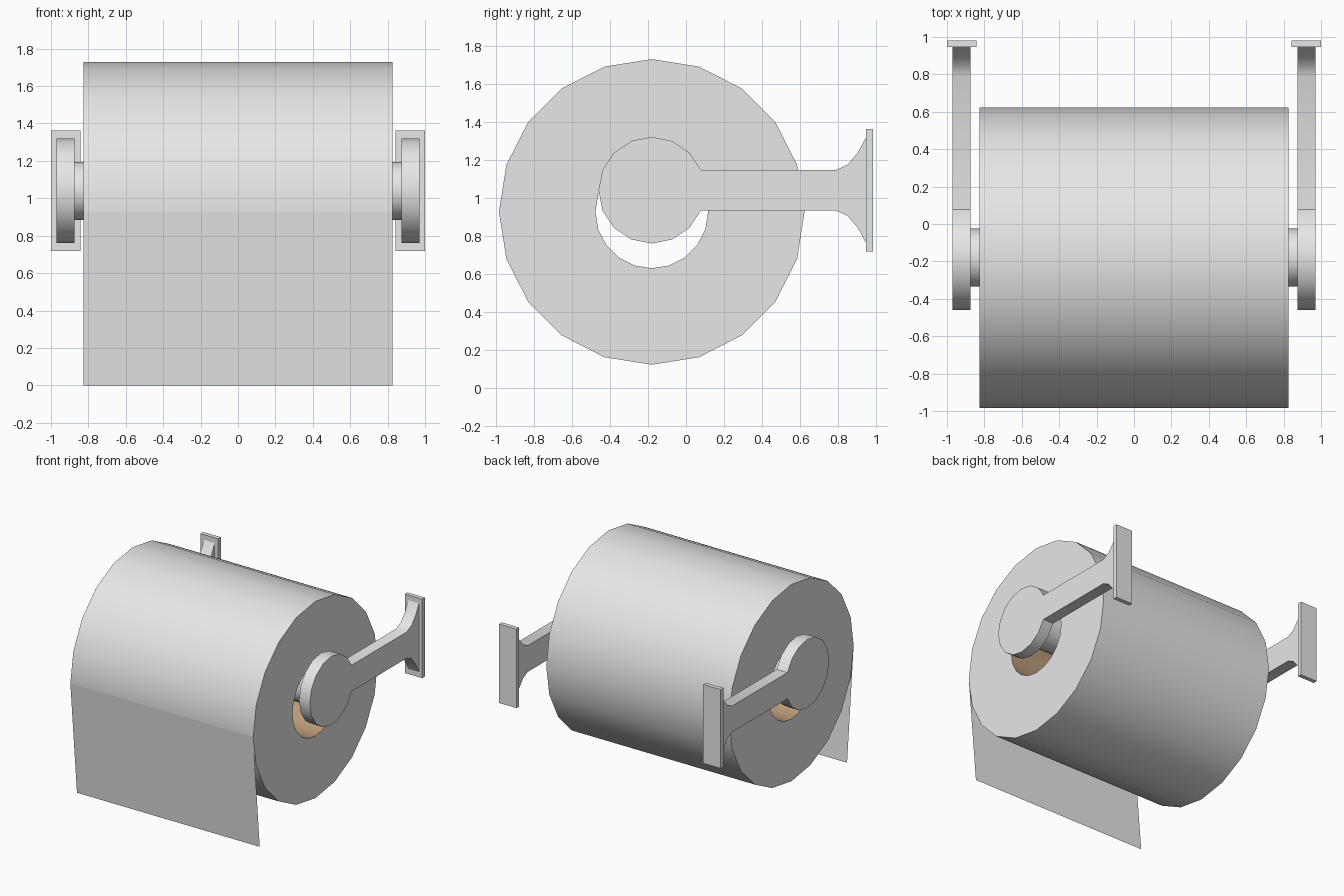
import bpy, bmesh
from math import cos, sin, pi, radians

if "Cube" in bpy.data.objects:
    bpy.data.objects.remove(bpy.data.objects["Cube"])


def material(name, rgb):
    m = bpy.data.materials.new(name)
    m.use_nodes = True
    m.diffuse_color = (*rgb, 1)
    m.node_tree.nodes["Principled BSDF"].inputs["Base Color"].default_value = (*rgb, 1)
    return m


WHITE = material("white", (0.8, 0.8, 0.8))
CARD = material("cardboard", (0.50, 0.33, 0.19))


def finish(name, bm, mats, smooth=True):
    bmesh.ops.recalc_face_normals(bm, faces=bm.faces)
    mesh = bpy.data.meshes.new(name)
    bm.to_mesh(mesh)
    bm.free()
    ob = bpy.data.objects.new(name, mesh)
    bpy.context.collection.objects.link(ob)
    for m in mats:
        mesh.materials.append(m)
    if smooth:
        bpy.ops.object.select_all(action="DESELECT")
        ob.select_set(True)
        bpy.context.view_layer.objects.active = ob
        bpy.ops.object.shade_smooth_by_angle(angle=radians(30))
    return ob


def circle(y, z, r, n, first=0, last=None):
    last = n if last is None else last
    return [(y + r * cos(2 * pi * i / n), z + r * sin(2 * pi * i / n)) for i in range(first, last)]


def extrude(name, outline, x0, x1):
    """Extrude a closed (y, z) outline along x."""
    bm = bmesh.new()
    face = bm.faces.new([bm.verts.new((x0, y, z)) for y, z in outline])
    out = bmesh.ops.extrude_face_region(bm, geom=[face], use_keep_orig=True)
    verts = [g for g in out["geom"] if isinstance(g, bmesh.types.BMVert)]
    bmesh.ops.translate(bm, vec=(x1 - x0, 0, 0), verts=verts)
    return finish(name, bm, [WHITE])


AXIS_Y, ROLL_Z, ROD_Z, HALF = -0.18, 0.926, 1.04, 0.825

# Paper roll: hollow cylinder whose bore is cardboard
bm = bmesh.new()
rings = [[bm.verts.new((x, y, z)) for y, z in circle(AXIS_Y, ROLL_Z, r, 20)]
         for x, r in ((-HALF, 0.803), (HALF, 0.803), (HALF, 0.296), (-HALF, 0.296))]
for k in range(4):
    a, b = rings[k], rings[(k + 1) % 4]
    for i in range(20):
        j = (i + 1) % 20
        f = bm.faces.new((a[i], a[j], b[j], b[i]))
        f.material_index = int(k == 2)
finish("paper_roll", bm, [WHITE, CARD])

# Loose sheet hanging from the front of the roll
bm = bmesh.new()
front = AXIS_Y - 0.803
bm.faces.new([bm.verts.new(p) for p in ((-HALF, front + 0.085, 0), (HALF, front + 0.085, 0),
                                        (HALF, front, ROLL_Z), (-HALF, front, ROLL_Z))])
finish("hanging_sheet", bm, [WHITE], False)

# Rod through the roll
extrude("rod", circle(AXIS_Y, ROD_Z, 0.155, 16), -0.88, 0.88)

# Arm outline: round end, straight bar and flared foot
flare = [(0.79, 0.107), (0.85, 0.135), (0.905, 0.2), (0.947, 0.28)]
arm = circle(AXIS_Y, ROD_Z, 0.28, 16, 1, 16)
arm += [(y, ROD_Z - h) for y, h in flare] + [(y, ROD_Z + h) for y, h in reversed(flare)]
plate = [(y, ROD_Z + h) for y, h in ((0.947, -0.322), (0.982, -0.322), (0.982, 0.322), (0.947, 0.322))]

# Bracket on each side
for side, s in (("left", 1), ("right", -1)):
    extrude(side + "_arm", arm, s * 0.873, s * 0.97)
    extrude(side + "_wall_plate", plate, s * 0.843, s * 1.0)
